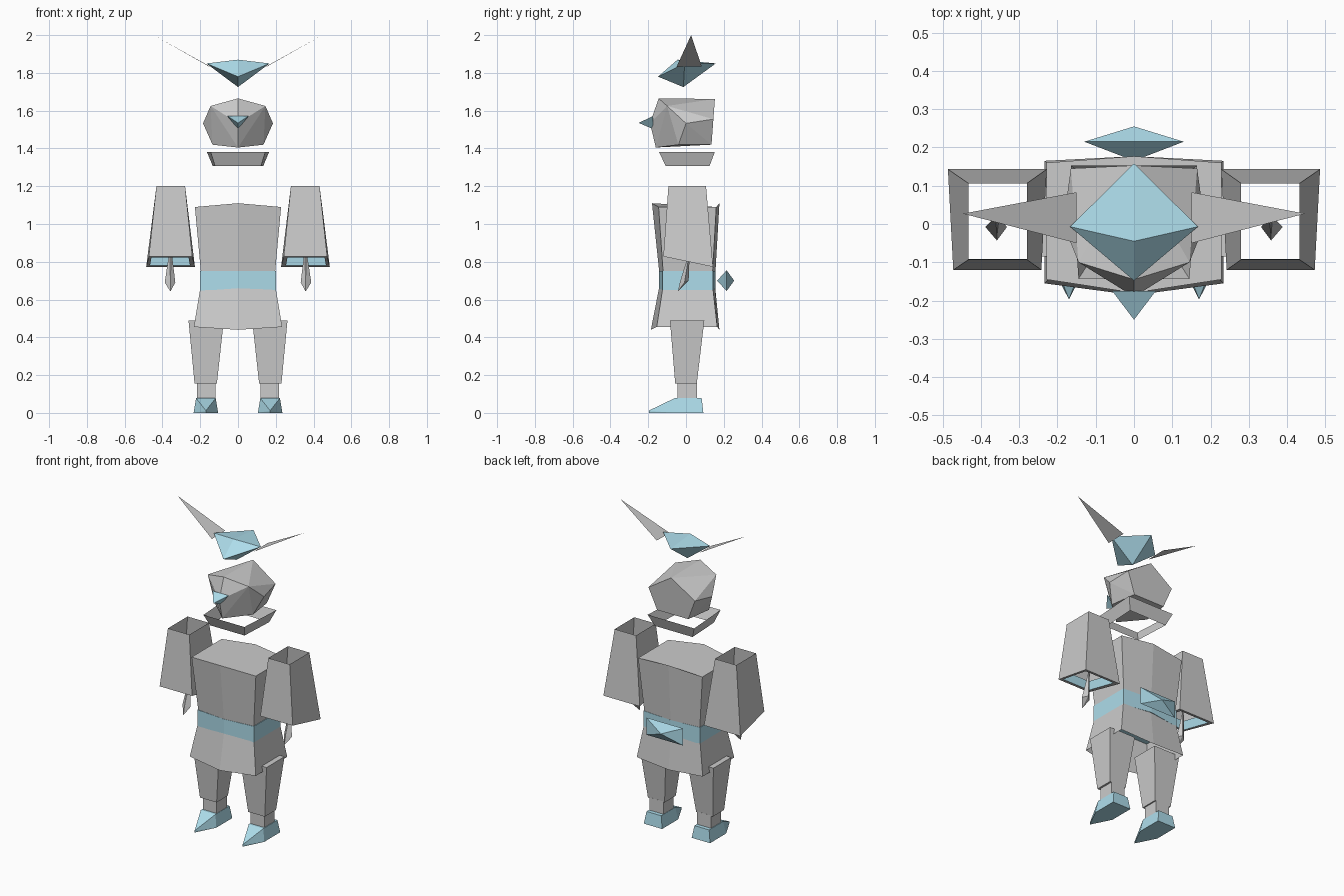
import bpy, bmesh

if "Cube" in bpy.data.objects:
    bpy.data.objects.remove(bpy.data.objects["Cube"])

teal = bpy.data.materials.new("teal")
teal.diffuse_color = (0.42, 0.72, 0.83, 1)
teal.use_nodes = True
teal.node_tree.nodes["Principled BSDF"].inputs["Base Color"].default_value = teal.diffuse_color


def finish(name, bm, mat=None):
    bmesh.ops.recalc_face_normals(bm, faces=bm.faces)
    me = bpy.data.meshes.new(name)
    bm.to_mesh(me)
    bm.free()
    ob = bpy.data.objects.new(name, me)
    bpy.context.collection.objects.link(ob)
    if mat:
        me.materials.append(mat)
    return ob


def hull(name, pts, mat=None):
    bm = bmesh.new()
    for p in pts:
        bm.verts.new(p)
    res = bmesh.ops.convex_hull(bm, input=bm.verts)
    junk = [v for v in bm.verts if not v.link_faces]
    bmesh.ops.delete(bm, geom=junk, context='VERTS')
    bmesh.ops.dissolve_limit(bm, angle_limit=0.01, verts=bm.verts, edges=bm.edges)
    return finish(name, bm, mat)


def loft(name, rings, mat=None, top=False, bottom=False):
    bm = bmesh.new()
    loops = [[bm.verts.new(p) for p in r] for r in rings]
    n = len(rings[0])
    for a, b in zip(loops, loops[1:]):
        for i in range(n):
            j = (i + 1) % n
            bm.faces.new((a[i], a[j], b[j], b[i]))
    for cap, loop in ((bottom, loops[0]), (top, loops[-1])):
        if cap:
            bm.faces.new(loop)
    return finish(name, bm, mat)


def quad(x0, x1, y0, y1, zf, zb=None, flare=0):
    # four corners; zf / zb are front and back heights, flare widens the back
    zb = zf if zb is None else zb
    return [(x0, y0, zf), (x1, y0, zf), (x1 + flare, y1, zb), (x0 - flare, y1, zb)]


def hexa(w, yf, yfc, yb, ybc, z, zc):
    # six-sided body section with a pointed front and back centre
    return [(-w, yf, z), (0, yfc, zc), (w, yf, z), (w, yb, z), (0, ybc, zc), (-w, yb, z)]


def mirrored(pts, s):
    return [(s * x, y, z) for x, y, z in pts]


def both(pts):
    return mirrored(pts, 1) + mirrored(pts, -1)


# cap
hull("cap", [(0, -.045, 1.87), (.167, -.007, 1.85), (-.167, -.007, 1.85),
             (0, .158, 1.85), (0, -.148, 1.78), (0, -.014, 1.725)], teal)

# head and beak
hull("head", [(0, -.19, 1.533), (0, -.145, 1.665), (0, -.16, 1.405), (0, .153, 1.662)]
     + both([(.145, -.1, 1.625), (.185, 0, 1.533), (.135, -.04, 1.42),
             (.165, .145, 1.555), (.11, .135, 1.42)]))
hull("beak", [(.057, -.175, 1.572), (-.057, -.175, 1.572), (0, -.175, 1.503),
              (0, -.25, 1.535)], teal)

# collar ring
loft("collar", [quad(-.122, .122, -.108, .125, 1.308, flare=.012),
                quad(-.145, .145, -.143, .153, 1.382, flare=.02)])

# torso, belt, skirt
loft("torso", [hexa(.195, -.12, -.14, .14, .155, .73, .73),
               hexa(.228, -.145, -.18, .16, .177, 1.09, 1.11)], top=True, bottom=True)
loft("belt", [hexa(.201, -.125, -.143, .143, .157, .645, .66),
              hexa(.201, -.125, -.143, .143, .157, .752, .752)], teal, top=True, bottom=True)
loft("skirt", [hexa(.234, -.155, -.186, .165, .177, .455, .44),
               hexa(.196, -.12, -.139, .14, .153, .68, .68)])

# bow on the back of the belt
hull("bow", [(0, .165, .7), (0, .255, .7)]
     + both([(.13, .215, .645), (.13, .215, .755)]), teal)

for s, side in ((1, "left"), (-1, "right")):
    def ring(*a, **k):
        return mirrored(quad(*a, **k), s)

    # horn: a single flat triangle
    bm = bmesh.new()
    bm.faces.new([bm.verts.new(p) for p in mirrored(
        [(.15, -.05, 1.832), (.15, .083, 1.835), (.447, .027, 2.0)], s)])
    finish(side + "_horn", bm)

    # open sleeve with an inset rim and a coloured lining
    rim = ring(.262, .458, -.095, .118, .823, .78, flare=.008)
    loft(side + "_sleeve", [ring(.28, .432, -.093, .106, 1.2),
                            ring(.242, .472, -.12, .143, .828, .773, flare=.014), rim])
    loft(side + "_sleeve_lining", [rim, ring(.264, .454, -.092, .114, .88, .84, flare=.006)], teal)

    # hand
    hull(side + "_hand", mirrored(
        [(.352, .02, .86), (.362, .02, .86), (.332, -.008, .69), (.388, -.008, .69),
         (.358, .014, .7), (.358, -.03, .7), (.358, -.043, .643)], s))

    # leg, ankle, pointed shoe
    loft(side + "_leg", [ring(.112, .23, -.057, .057, .155),
                         ring(.075, .262, -.085, .097, .49)], top=True, bottom=True)
    loft(side + "_ankle", [ring(.12, .218, -.045, .058, .07),
                           ring(.12, .218, -.045, .058, .16)], top=True, bottom=True)
    hull(side + "_shoe", mirrored(
        quad(.118, .222, -.06, .083, .078) + quad(.105, .235, -.07, .092, 0)
        + [(.17, -.197, .012), (.17, -.197, 0)], s), teal)
